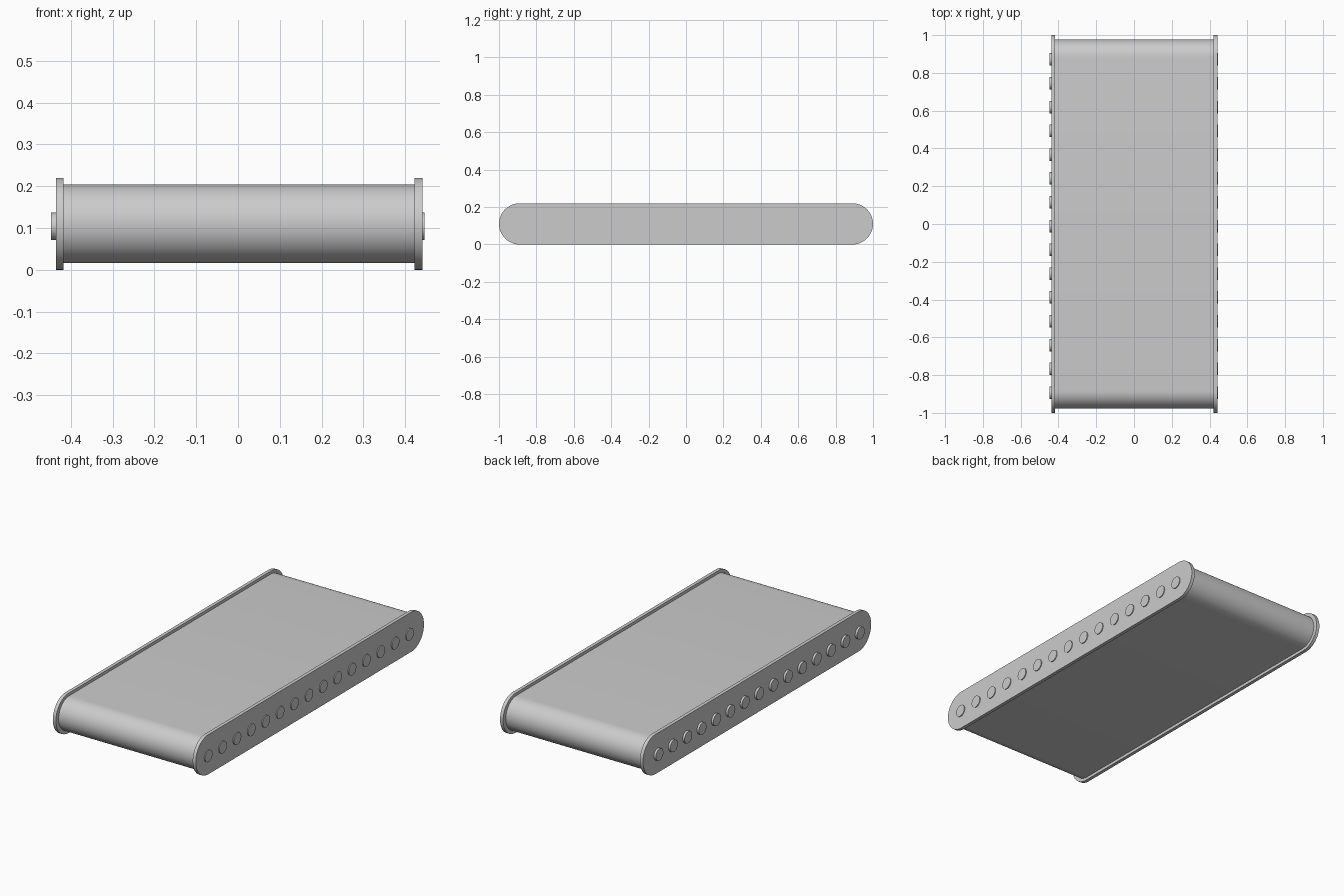
import bpy, bmesh
from math import sin, cos, pi

if "Cube" in bpy.data.objects:
    bpy.data.objects.remove(bpy.data.objects["Cube"])


def finish(name, bm):
    bmesh.ops.recalc_face_normals(bm, faces=bm.faces[:])
    mesh = bpy.data.meshes.new(name)
    bm.to_mesh(mesh)
    bm.free()
    obj = bpy.data.objects.new(name, mesh)
    bpy.context.collection.objects.link(obj)
    bpy.ops.object.select_all(action='DESELECT')
    obj.select_set(True)
    bpy.context.view_layer.objects.active = obj
    bpy.ops.object.shade_smooth_by_angle(angle=pi / 6)
    return obj


def capsule(name, x0, x1, half_length, radius, z, segments=24):
    """Extrude a round-ended (y, z) profile from x0 to x1."""
    bm = bmesh.new()
    straight = half_length - radius
    verts = []
    for side in (1, -1):
        for i in range(segments + 1):
            a = side * pi / 2 - pi / 2 + pi * i / segments - (pi / 2 if side > 0 else -pi / 2)
            a = -pi / 2 + pi * i / segments + (0 if side > 0 else pi)
            verts.append(bm.verts.new((x0, side * straight + radius * cos(a), z + radius * sin(a))))
    face = bm.faces.new(verts)
    ext = bmesh.ops.extrude_face_region(bm, geom=[face], use_keep_orig=True)
    moved = [g for g in ext['geom'] if isinstance(g, bmesh.types.BMVert)]
    bmesh.ops.translate(bm, verts=moved, vec=(x1 - x0, 0, 0))
    return finish(name, bm)


# Belt wrapped round the end drums
capsule("belt", -0.42, 0.425, 0.977, 0.094, 0.11)

# Side plates standing slightly proud of the belt
capsule("left_side_plate", -0.436, -0.417, 1.0, 0.11, 0.11)
capsule("right_side_plate", 0.422, 0.441, 1.0, 0.11, 0.11)

# Row of rollers running through both plates
for i in range(15):
    y = -0.893 + i * 0.126
    bpy.ops.mesh.primitive_cylinder_add(vertices=32, radius=0.033, depth=0.894,
                                        location=(-0.001, y, 0.104),
                                        rotation=(0, pi / 2, 0))
    roller = bpy.context.object
    roller.name = f"roller_{i + 1}"
    bpy.ops.object.shade_smooth_by_angle(angle=pi / 6)
